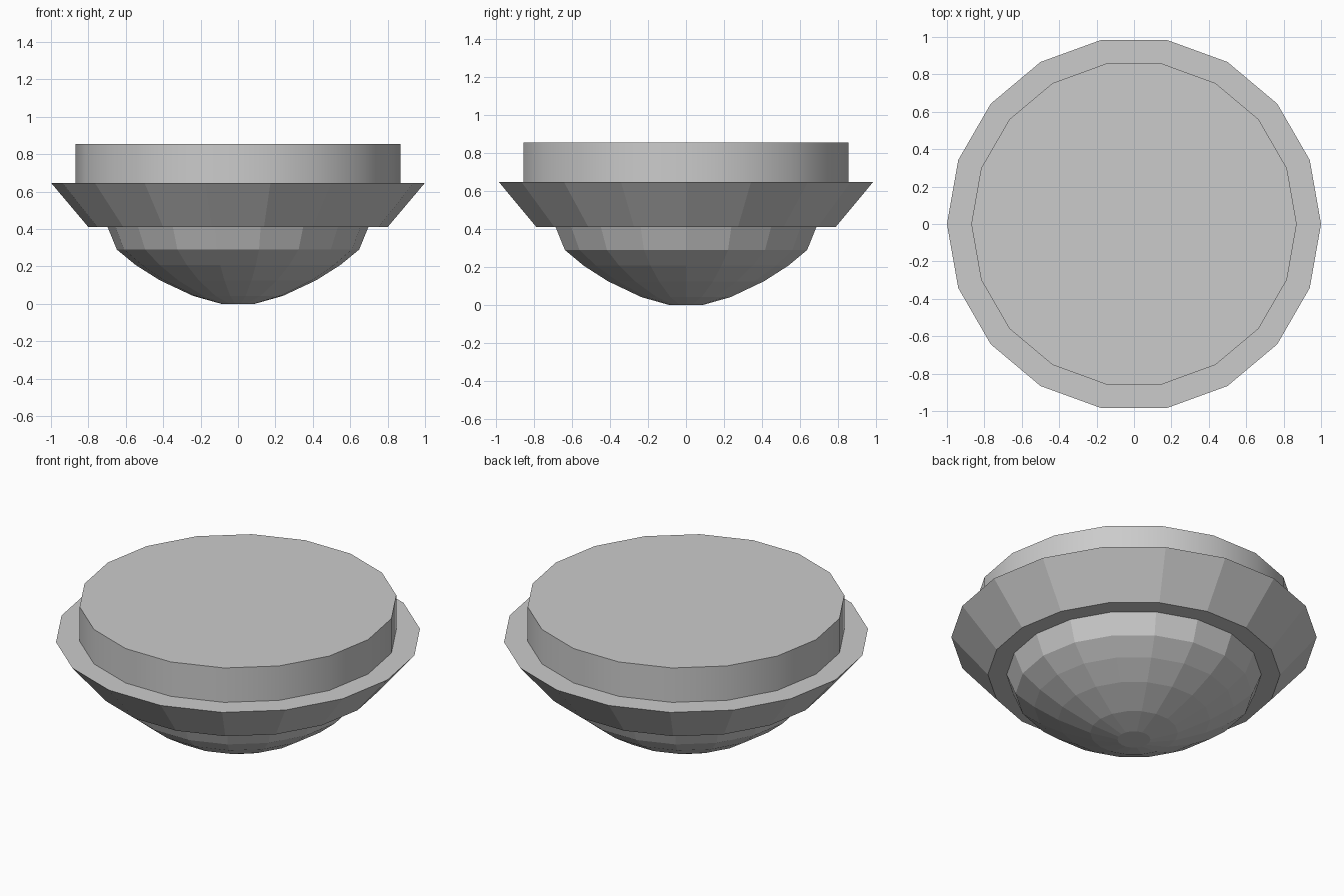
import bpy
import bmesh
from math import cos, sin, tau

if "Cube" in bpy.data.objects:
    bpy.data.objects.remove(bpy.data.objects["Cube"])

SIDES = 18


def lathe(name, profile, cap_bottom=False, cap_top=False, smooth=False):
    """Revolve (radius, z) points, listed from bottom to top, about z."""
    bm = bmesh.new()
    rings = [[bm.verts.new((r * cos(tau * i / SIDES), r * sin(tau * i / SIDES), z))
              for i in range(SIDES)] for r, z in profile]
    for low, high in zip(rings, rings[1:]):
        for i in range(SIDES):
            j = (i + 1) % SIDES
            face = bm.faces.new((low[i], low[j], high[j], high[i]))
            face.smooth = smooth
    if cap_bottom:
        bm.faces.new(rings[0][::-1])
    if cap_top:
        bm.faces.new(rings[-1])
        for edge in bm.edges:
            if all(v in rings[-1] for v in edge.verts):
                edge.smooth = False
    mesh = bpy.data.meshes.new(name)
    bm.to_mesh(mesh)
    bm.free()
    obj = bpy.data.objects.new(name, mesh)
    bpy.context.collection.objects.link(obj)
    return obj


# Faceted bowl underneath
lathe("bowl", [(0.09, 0.0), (0.24, 0.042), (0.417, 0.125), (0.547, 0.207),
               (0.648, 0.29), (0.697, 0.41)], cap_bottom=True)

# Flared collar with a flat underside and a flat top ledge
lathe("flared_collar", [(0.697, 0.41), (0.80, 0.41), (1.0, 0.647), (0.87, 0.647)])

# Smooth-sided drum with a flat lid
lathe("top_drum", [(0.87, 0.647), (0.87, 0.855)], cap_top=True, smooth=True)
